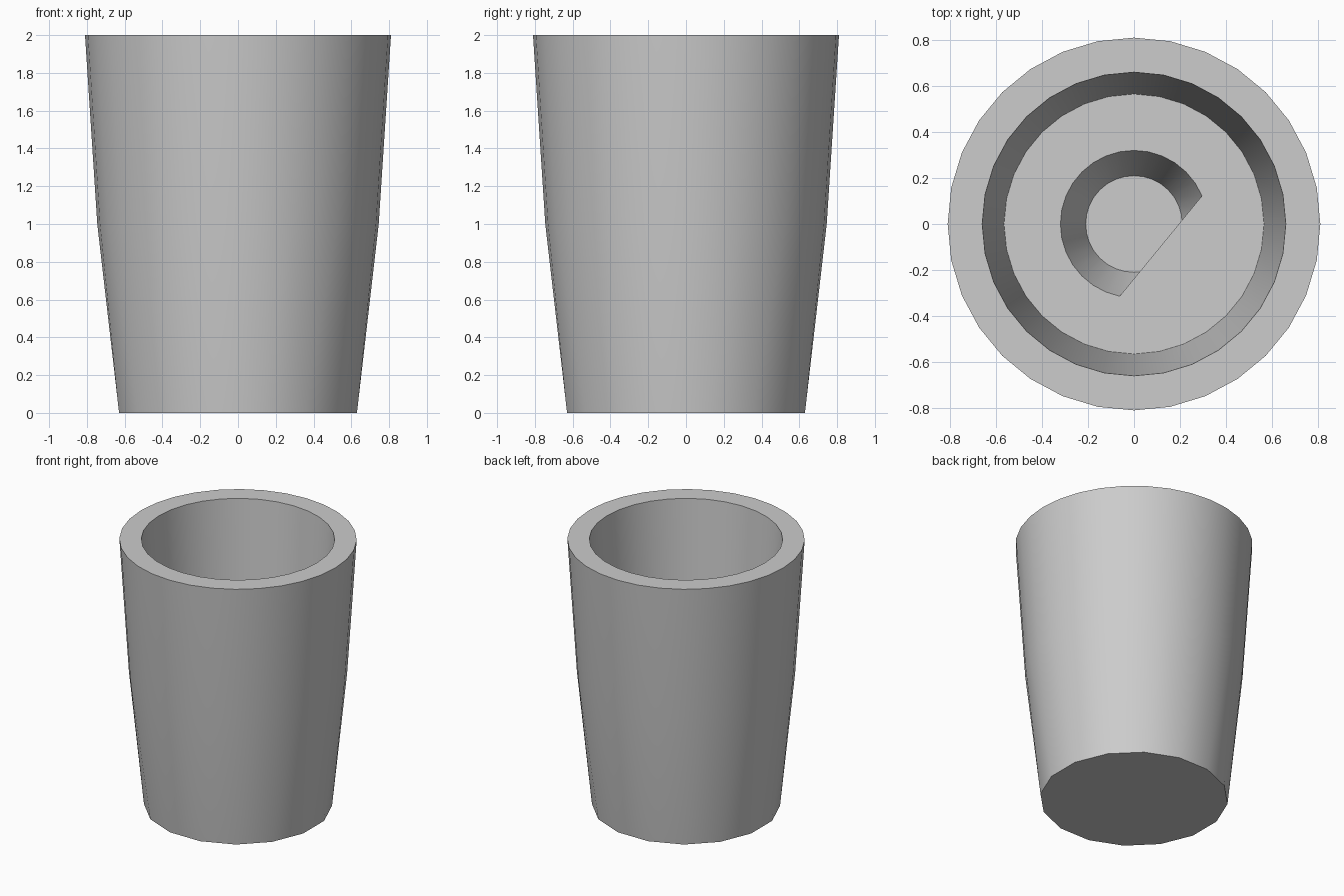
import bpy, bmesh, math

if "Cube" in bpy.data.objects:
    bpy.data.objects.remove(bpy.data.objects["Cube"])

N = 32
bm = bmesh.new()


def ring(radius, z, count=N, offset=0.0):
    return [bm.verts.new((radius * math.cos(math.tau * i / count + offset),
                          radius * math.sin(math.tau * i / count + offset), z))
            for i in range(count)]


def bridge(a, b):
    for i in range(len(a)):
        j = (i + 1) % len(a)
        bm.faces.new((a[i], a[j], b[j], b[i]))


# Outer wall: 16-sided foot, 32-sided waist and rim
foot = ring(0.642, 0.0, 16, math.pi / 16)
waist = ring(0.745, 1.0)
rim = ring(0.81, 2.0)
for k in range(16):
    a, b, c = waist[2 * k], waist[2 * k + 1], waist[(2 * k + 2) % N]
    bm.faces.new((foot[k], b, a))
    bm.faces.new((foot[k], c, b))
    bm.faces.new((foot[k], foot[(k + 1) % 16], c))
bm.faces.new(foot[::-1])
bridge(waist, rim)

# Rim, inner wall and floor
lip = ring(0.66, 2.0)
floor = ring(0.565, 0.5)
hole_top = ring(0.32, 0.5)
hole_base = ring(0.21, 0.2)
for a, b in ((rim, lip), (lip, floor), (floor, hole_top), (hole_top, hole_base)):
    bridge(a, b)
bm.faces.new(hole_base)

# Flat segment covering one side of the floor recess
bm.faces.new([hole_top[i] for i in range(-9, 3)])

mesh = bpy.data.meshes.new("cup")
bm.to_mesh(mesh)
bm.free()
cup = bpy.data.objects.new("cup", mesh)
bpy.context.collection.objects.link(cup)

grey = bpy.data.materials.new("light grey")
grey.diffuse_color = (0.604, 0.604, 0.604, 1)
grey.use_nodes = True
grey.node_tree.nodes["Principled BSDF"].inputs["Base Color"].default_value = grey.diffuse_color
mesh.materials.append(grey)

bpy.context.view_layer.objects.active = cup
cup.select_set(True)
bpy.ops.object.shade_smooth_by_angle(angle=math.radians(30))
